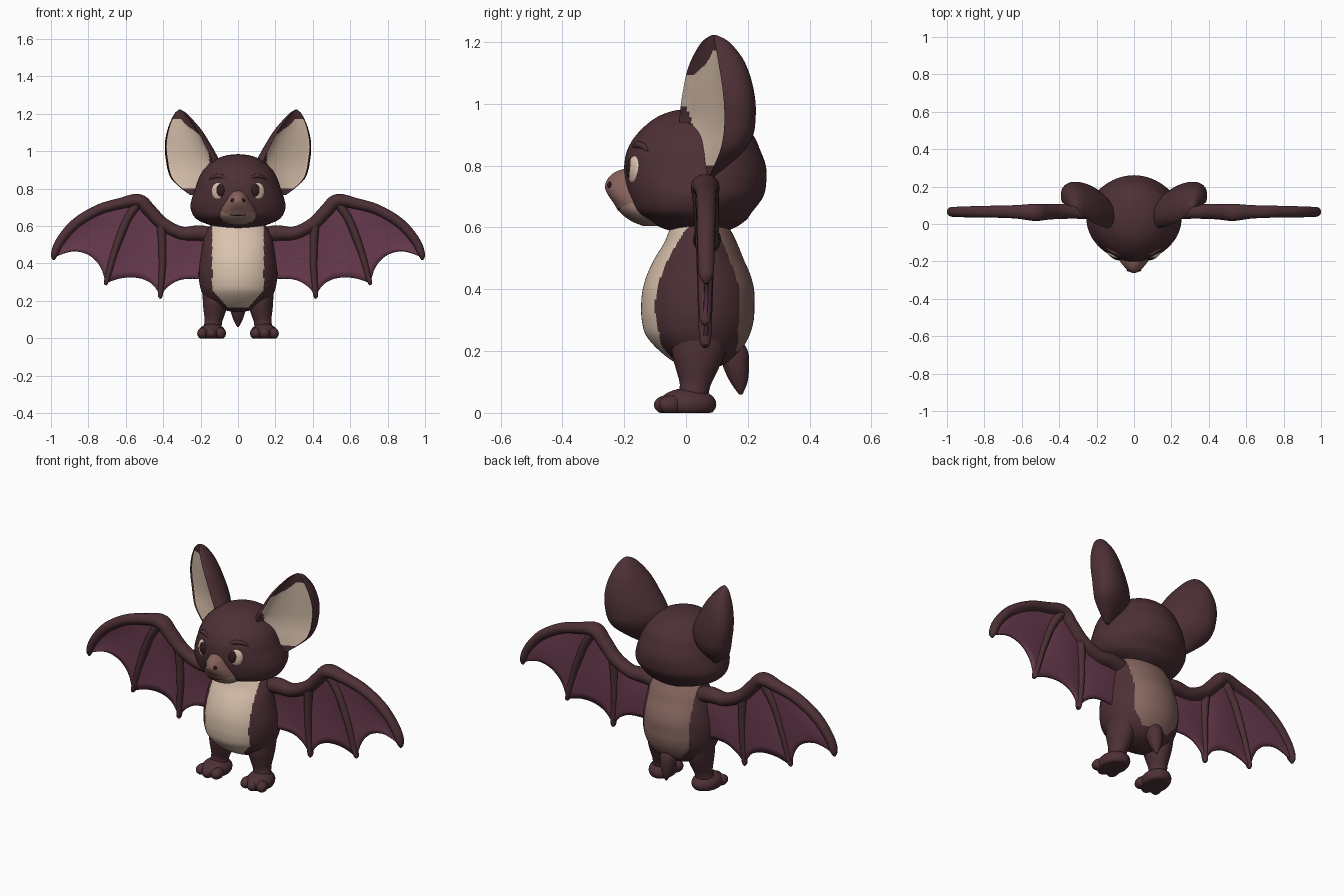
import bpy, bmesh, math
from mathutils import Matrix, Vector

old = bpy.data.objects.get("Cube")
if old:
    bpy.data.objects.remove(old, do_unlink=True)


def material(name, rgb):
    m = bpy.data.materials.new(name)
    m.use_nodes = True
    m.diffuse_color = (*rgb, 1)
    bsdf = m.node_tree.nodes["Principled BSDF"]
    bsdf.inputs["Base Color"].default_value = (*rgb, 1)
    bsdf.inputs["Roughness"].default_value = 0.8
    return m


FUR = material("dark_brown_fur", (0.075, 0.03, 0.036))
CREAM = material("cream", (0.70, 0.54, 0.42))
PATCH = material("dusty_brown", (0.25, 0.14, 0.12))
NOSE = material("nose_pink_brown", (0.24, 0.12, 0.105))
LIP = material("lip_tan", (0.32, 0.20, 0.16))
SKIN = material("wing_plum", (0.14, 0.043, 0.077))
DARK = material("eye_dark", (0.03, 0.012, 0.014))


def finish(name, bm, mats, side=1):
    """Mirror if needed, make the object and shade it smooth."""
    if side < 0:
        bmesh.ops.scale(bm, vec=(-1, 1, 1), verts=bm.verts)
    bmesh.ops.recalc_face_normals(bm, faces=bm.faces)
    mesh = bpy.data.meshes.new(name)
    bm.to_mesh(mesh)
    bm.free()
    for m in mats:
        mesh.materials.append(m)
    ob = bpy.data.objects.new(name, mesh)
    bpy.context.collection.objects.link(ob)
    bpy.ops.object.select_all(action='DESELECT')
    ob.select_set(True)
    bpy.context.view_layer.objects.active = ob
    bpy.ops.object.shade_smooth_by_angle(angle=math.radians(60))
    return ob


def sample(keys, n):
    """Smooth curve of n points through tuples of any length."""
    out = []
    for i in range(n):
        t = i / (n - 1) * (len(keys) - 1)
        k = min(int(t), len(keys) - 2)
        t -= k
        p = [keys[max(0, min(len(keys) - 1, k + d))] for d in (-1, 0, 1, 2)]
        out.append([0.5 * (2 * b + (c - a) * t + (2 * a - 5 * b + 4 * c - d) * t * t
                           + (3 * b - a - 3 * c + d) * t ** 3) for a, b, c, d in zip(*p)])
    return out


def sweep(name, keys, mats, side=1, rows=40, seg=32, level=False,
          shear=0, dent=None, paint=None):
    """Oval rings along a path; keys are x, y, z, in-plane radius, depth radius."""
    bm = bmesh.new()
    pts = sample(keys, rows)
    rings = []
    for i, (x, y, z, ra, rb) in enumerate(pts):
        a = Vector((1, 0, 0))
        if not level:
            p, q = pts[max(i - 1, 0)], pts[min(i + 1, rows - 1)]
            a = Vector((q[2] - p[2], 0, p[0] - q[0])).normalized()
        ra, rb = max(ra, 0.002), max(rb, 0.002)
        ring = []
        for j in range(seg):
            s, f = math.cos(2 * math.pi * j / seg), math.sin(2 * math.pi * j / seg)
            depth = f * rb
            if dent and f < 0 and dent[0] < s < dent[1]:
                depth += 0.85 * rb * math.sqrt(math.sin(math.pi * (s - dent[0]) / (dent[1] - dent[0])))
            v = Vector((x, y + depth + shear * s * ra, z)) + a * (s * ra)
            ring.append(bm.verts.new(v))
        rings.append(ring)
    for lo, hi in zip(rings, rings[1:]):
        for j in range(seg):
            k = (j + 1) % seg
            face = bm.faces.new((lo[j], lo[k], hi[k], hi[j]))
            if paint:
                ang = 2 * math.pi * (j + 0.5) / seg
                face.material_index = paint(face.calc_center_median(), math.cos(ang), math.sin(ang))
    bm.faces.new(rings[0])
    bm.faces.new(rings[-1])
    return finish(name, bm, mats, side)


def blob(name, loc, size, mat, side=1, turn=0, floor=False):
    bm = bmesh.new()
    mtx = Matrix.Translation(loc) @ Matrix.Rotation(math.radians(turn), 4, 'Z') @ Matrix.Diagonal((*size, 1))
    bmesh.ops.create_uvsphere(bm, u_segments=28, v_segments=18, radius=1, matrix=mtx)
    if floor:
        for v in bm.verts:
            v.co.z = max(v.co.z, 0)
    return finish(name, bm, [mat], side)


def panel(name, top, bottom, side):
    """Wing skin stretched between an upper and a scalloped lower curve."""
    n, rows = 20, 10
    bm = bmesh.new()
    grid = []
    for i, (t, b) in enumerate(zip(sample(top, n), sample(bottom, n))):
        col = []
        for r in range(rows + 1):
            f = r / rows
            y = 0.062 + 0.012 * math.sin(math.pi * i / (n - 1)) * math.sin(math.pi * f * 0.8)
            col.append(bm.verts.new((t[0] + (b[0] - t[0]) * f, y, t[1] + (b[1] - t[1]) * f)))
        grid.append(col)
    for c, d in zip(grid, grid[1:]):
        for r in range(rows):
            bm.faces.new((c[r], d[r], d[r + 1], c[r + 1]))
    ob = finish(name, bm, [SKIN], side)
    mod = ob.modifiers.new("thickness", 'SOLIDIFY')
    mod.thickness, mod.offset = 0.014, 0


# Body with cream belly and brown back patch
def body_paint(c, s, f):
    if f < 0 and c.z > 0.165:
        return int(abs(c.x) < min(0.138, 0.055 + (c.z - 0.165) * 0.9))
    if f > 0 and 0.2 < c.z < 0.62 and abs(c.x) < min(0.14, 0.08 + (c.z - 0.2) * 0.8):
        return 2
    return 0


sweep("body", [(0, .05, .14, .02, .02), (0, .05, .16, .11, .08), (0, .045, .2, .168, .13),
               (0, .038, .25, .195, .167), (0, .038, .3, .207, .181), (0, .038, .35, .21, .183),
               (0, .04, .4, .206, .18), (0, .041, .45, .198, .166), (0, .042, .5, .19, .143),
               (0, .047, .55, .178, .118), (0, .045, .6, .15, .095), (0, .045, .65, .1, .07)],
      [FUR, CREAM, PATCH], rows=110, seg=144, level=True, paint=body_paint)

# Head
sweep("head", [(0, .04, .582, .02, .02), (0, .04, .592, .1, .1), (0, .035, .62, .19, .155),
               (0, .022, .65, .234, .192), (0, .03, .7, .254, .22), (0, .03, .75, .246, .23),
               (0, .029, .8, .229, .229), (0, .025, .85, .212, .215), (0, .028, .9, .185, .188),
               (0, .03, .95, .13, .135), (0, .03, .976, .07, .075), (0, .03, .984, .01, .01)],
      [FUR], rows=70, seg=64, level=True)

# Muzzle, mouth and nostrils
sweep("muzzle", [(0, -.11, .605, .03, .03), (0, -.12, .622, .075, .06), (0, -.13, .65, .1, .085),
                 (0, -.13, .68, .1, .105), (0, -.13, .71, .085, .125), (0, -.13, .735, .07, .132),
                 (0, -.13, .765, .054, .117), (0, -.13, .785, .036, .085), (0, -.13, .797, .008, .03)],
      [NOSE, LIP], rows=50, seg=64, level=True,
      paint=lambda c, s, f: int(c.z < 0.658 + 2.5 * c.x ** 2))
smile = ((-.08, -.178, .675), (-.045, -.209, .662), (0, -.216, .657), (.045, -.209, .662), (.08, -.178, .675))
sweep("mouth", [(*p, .004, .006) for p in smile], [DARK], rows=24, seg=8)


# Cream lining of the ear, narrowing toward tip and base
def ear_paint(c, s, f):
    inner = -0.74 + 10 * max(0, c.z - 1.09) + 2.2 * max(0, 1.0 - c.z)
    return int(f < 0 and inner < s < 0.93 and 0.8 < c.z < 1.172)


for side, label in ((1, "left_"), (-1, "right_")):
    # Face details
    blob(label + "nostril", (.027, -.247, .737), (.012, .008, .011), DARK, side)
    blob(label + "eye", (.106, -.166, .785), (.038, .018, .047), CREAM, side, 25)
    blob(label + "pupil", (.097, -.176, .789), (.028, .015, .036), DARK, side, 25)
    sweep(label + "brow", [(.055, -.172, .85, .004, .004), (.09, -.159, .866, .011, .012),
                           (.125, -.142, .864, .01, .012), (.155, -.124, .848, .003, .004)],
          [FUR], side, rows=16, seg=12)

    # Ear: thick cupped leaf, open to the front and outside
    sweep(label + "ear", [(.24, .075, .765, .015, .015), (.24, .08, .8, .062, .05),
                          (.237, .088, .85, .118, .09), (.237, .095, .9, .139, .108),
                          (.243, .098, .95, .142, .112), (.258, .1, 1.0, .133, .112),
                          (.272, .1, 1.05, .118, .107), (.283, .098, 1.1, .098, .098),
                          (.295, .096, 1.15, .07, .08), (.306, .092, 1.2, .034, .045),
                          (.311, .09, 1.222, .006, .008)],
          [FUR, CREAM], side, rows=90, seg=112, level=True, shear=.42,
          dent=(-.74, .96), paint=ear_paint)

    # Leg and foot
    sweep(label + "leg", [(.11, .045, .33, .06, .08), (.118, .045, .25, .07, .09), (.122, .04, .19, .066, .085),
                          (.126, .036, .14, .058, .068), (.132, .03, .09, .047, .05),
                          (.137, .02, .045, .05, .05)], [FUR], side, rows=30)
    blob(label + "foot", (.139, .005, .028), (.072, .094, .052), FUR, side, 8, True)
    for i, (x, y) in enumerate(((.094, -.052), (.14, -.062), (.186, -.048))):
        blob(label + "toe_%d" % (i + 1), (x, y, .026), (.03, .042, .031), FUR, side, 12 * i, True)

    # Wing arm and fingers
    sweep(label + "wing_arm", [(.1, .066, .54, .04, .04), (.2, .068, .562, .042, .045), (.3, .068, .562, .035, .04),
                               (.4, .067, .61, .035, .04), (.47, .064, .68, .036, .042),
                               (.53, .062, .735, .036, .046), (.63, .065, .72, .03, .036),
                               (.75, .066, .685, .028, .032), (.87, .065, .612, .027, .03),
                               (.95, .065, .52, .024, .027), (.981, .065, .45, .019, .024),
                               (.986, .065, .418, .005, .007)], [FUR], side, rows=90, seg=24)
    fingers = (((.41, .6), (.405, .5), (.405, .38), (.415, .235), (.418, .216)),
               ((.53, .73), (.6, .62), (.66, .46), (.702, .31), (.711, .285)))
    for i, path in enumerate(fingers):
        radii = (.026, .022, .019, .014, .003)
        sweep(label + "wing_finger_%d" % (i + 1),
              [(x, .062, z, r, r * 1.3) for (x, z), r in zip(path, radii)],
              [FUR], side, rows=32, seg=16)

    # Wing skin in three scalloped panels
    panel(label + "inner_wing_skin", [(.12, .55), (.25, .56), (.41, .6)],
          [(.12, .3), (.22, .318), (.31, .312), (.375, .275), (.414, .228)], side)
    panel(label + "middle_wing_skin", [(.41, .6), (.47, .68), (.53, .735)],
          [(.414, .228), (.46, .29), (.53, .322), (.62, .322), (.707, .295)], side)
    panel(label + "outer_wing_skin", [(.53, .735), (.63, .72), (.75, .685), (.87, .612), (.95, .52), (.98, .44)],
          [(.707, .295), (.735, .38), (.79, .44), (.86, .465), (.92, .458), (.98, .435)], side)

# Tail
sweep("tail", [(0, .14, .25, .025, .03), (0, .155, .2, .043, .045), (0, .162, .15, .04, .042),
               (0, .171, .1, .025, .028), (0, .177, .06, .004, .006)], [FUR], rows=28)
